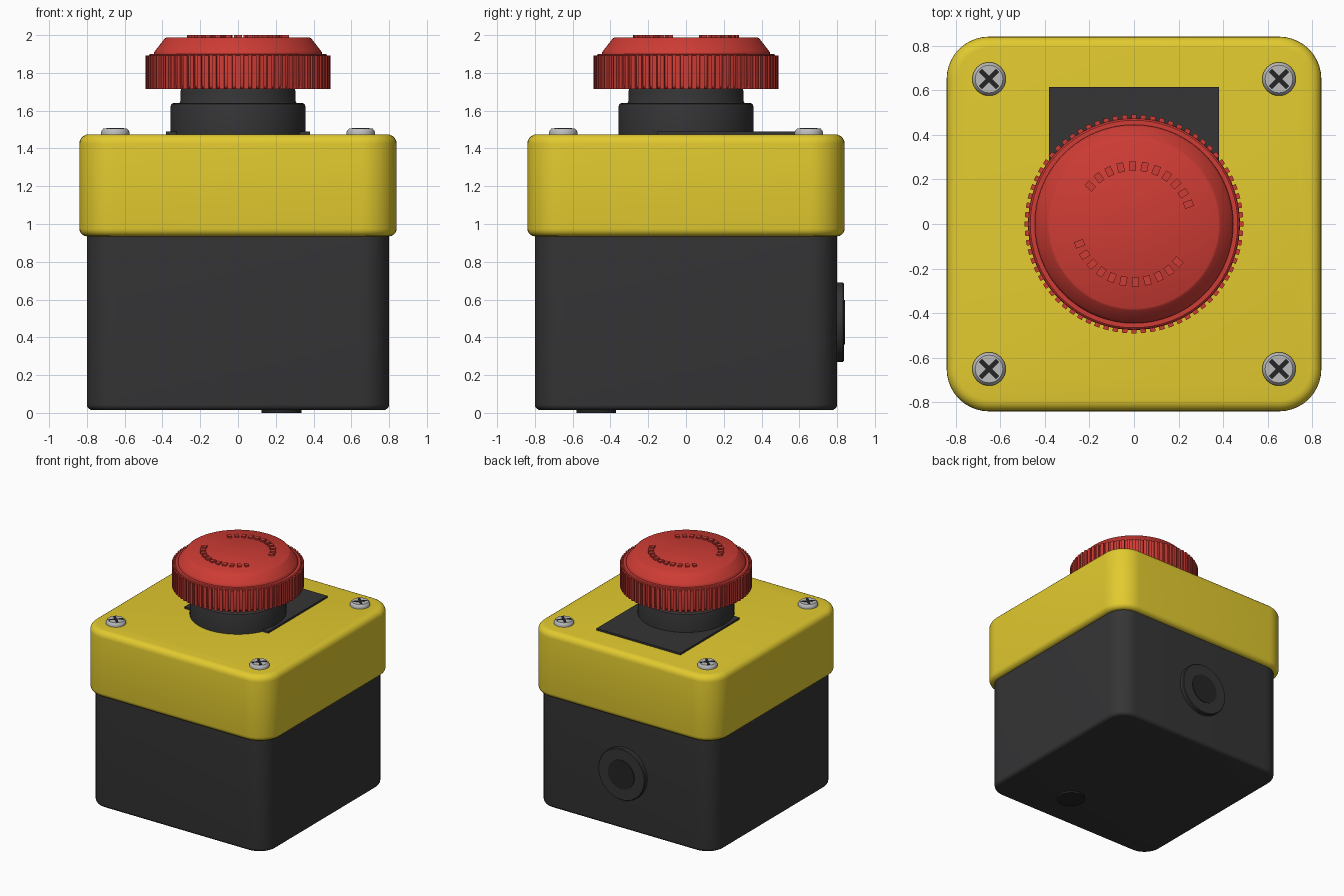
import bpy, bmesh, math
from mathutils import Matrix, Vector

if "Cube" in bpy.data.objects:
    bpy.data.objects.remove(bpy.data.objects["Cube"])


def material(name, rgb):
    m = bpy.data.materials.new(name)
    m.diffuse_color = (*rgb, 1)
    m.use_nodes = True
    m.node_tree.nodes["Principled BSDF"].inputs["Base Color"].default_value = m.diffuse_color
    return m


BLACK = material("black_plastic", (0.035, 0.035, 0.037))
DARK = material("dark_recess", (0.018, 0.018, 0.018))
YELLOW = material("yellow_plastic", (0.76, 0.59, 0.028))
RED = material("red_plastic", (0.62, 0.045, 0.035))
STEEL = material("steel", (0.5, 0.5, 0.5))


def finish(name, bm, mat, matrix=None, angle=35):
    bmesh.ops.recalc_face_normals(bm, faces=bm.faces[:])
    me = bpy.data.meshes.new(name)
    bm.to_mesh(me)
    bm.free()
    me.shade_smooth()
    me.set_sharp_from_angle(angle=math.radians(angle))
    me.materials.append(mat)
    ob = bpy.data.objects.new(name, me)
    bpy.context.collection.objects.link(ob)
    if matrix:
        ob.matrix_world = matrix
    return ob


def add_box(bm, size, matrix):
    bmesh.ops.create_cube(bm, size=1, matrix=matrix @ Matrix.Diagonal((*size, 1)))


def rounded_box(name, half, z0, z1, radius, top, bottom, mat):
    bm = bmesh.new()
    add_box(bm, (2 * half, 2 * half, z1 - z0), Matrix.Translation((0, 0, (z0 + z1) / 2)))
    upright = [e for e in bm.edges if abs(e.verts[0].co.z - e.verts[1].co.z) > 0.1]
    bmesh.ops.bevel(bm, geom=upright, offset=radius, segments=10, profile=0.5, affect='EDGES')
    for z, r in ((z1, top), (z0, bottom)):
        if r:
            rim = [e for e in bm.edges if all(abs(v.co.z - z) < 1e-4 for v in e.verts)]
            bmesh.ops.bevel(bm, geom=rim, offset=r, segments=5, profile=0.5, affect='EDGES')
    return finish(name, bm, mat)


def lathe_into(bm, profile, n):
    rings = [[bm.verts.new((r * math.cos(2 * math.pi * i / n), r * math.sin(2 * math.pi * i / n), z))
              for i in range(n)] for r, z in profile]
    for a, b in zip(rings, rings[1:]):
        for i in range(n):
            j = (i + 1) % n
            bm.faces.new((a[i], a[j], b[j], b[i]))
    bm.faces.new(rings[0][::-1])
    bm.faces.new(rings[-1])


def lathe(name, profile, mat, n=64, matrix=None):
    bm = bmesh.new()
    lathe_into(bm, profile, n)
    return finish(name, bm, mat, matrix)


# Enclosure
rounded_box("base_box", 0.80, 0.015, 0.95, 0.15, 0, 0.03, BLACK)
rounded_box("lid", 0.84, 0.935, 1.475, 0.19, 0.05, 0.04, YELLOW)

# Label plate behind the button
bm = bmesh.new()
add_box(bm, (0.76, 0.765, 0.025), Matrix.Translation((0, 0.2325, 1.4775)))
finish("label_plate", bm, BLACK)

# Button collar
lathe("collar", [(0.35, 1.465), (0.358, 1.475), (0.358, 1.48), (0.358, 1.62), (0.353, 1.635), (0.343, 1.64),
                 (0.31, 1.64), (0.305, 1.65), (0.305, 1.70), (0.30, 1.72)], BLACK, 96)

# Mushroom head with knurled grip
bm = bmesh.new()
lathe_into(bm, [(0.28, 1.715), (0.46, 1.715), (0.472, 1.725), (0.475, 1.735), (0.475, 1.885),
                (0.472, 1.895), (0.465, 1.90), (0.445, 1.90), (0.444, 1.91), (0.435, 1.922),
                (0.388, 1.982), (0.378, 1.988)], 144)
TEETH = 72
for i in range(TEETH):
    rot = Matrix.Rotation(2 * math.pi * i / TEETH, 4, 'Z')
    add_box(bm, (0.03, 0.024, 0.177), rot @ Matrix.Translation((0.475, 0, 1.8035)))
finish("mushroom_head", bm, RED)

# Two arcs of raised dashes on the head
bm = bmesh.new()
for start in (20, 200):
    for i in range(11):
        rot = Matrix.Rotation(math.radians(start + i * 11.9), 4, 'Z')
        add_box(bm, (0.042, 0.03, 0.02), rot @ Matrix.Translation((0.26, 0, 1.99)))
finish("turn_marks", bm, RED)

# Corner screws with cross slots
for i, (sx, sy) in enumerate(((-1, -1), (1, -1), (1, 1), (-1, 1))):
    at = Matrix.Translation((0.65 * sx, 0.65 * sy, 1.475))
    lathe(f"screw_{i + 1}", [(0.075, -0.01), (0.075, 0.012), (0.072, 0.02), (0.062, 0.031)], STEEL, 32, at)
    bm = bmesh.new()
    for a in (45, 135):
        add_box(bm, (0.11, 0.02, 0.01), Matrix.Rotation(math.radians(a), 4, 'Z') @ Matrix.Translation((0, 0, 0.0275)))
    finish(f"screw_slot_{i + 1}", bm, DARK, at)

# Cable entry on the back
back = Matrix.Translation((0, 0.80, 0.48)) @ Matrix.Rotation(-math.pi / 2, 4, 'X')
lathe("cable_entry_ring", [(0.21, -0.02), (0.21, 0.03), (0.205, 0.036)], BLACK, 64, back)
lathe("cable_entry_plug", [(0.118, 0.0), (0.118, 0.041)], DARK, 48, back)

# Knockout on the underside
lathe("bottom_knockout", [(0.105, 0.0), (0.105, 0.03)], DARK, 48, Matrix.Translation((0.23, -0.475, 0)))
